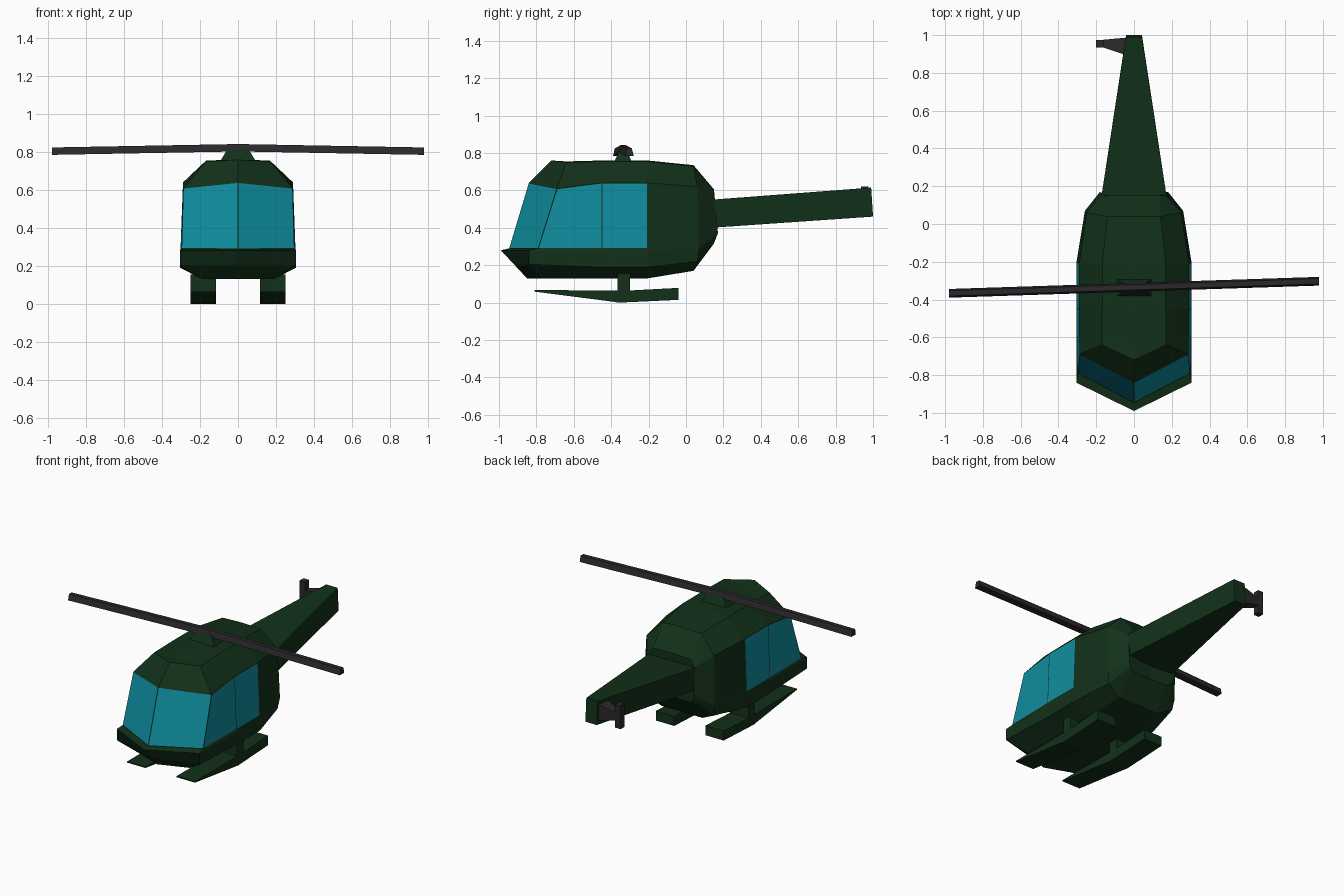
import bpy, bmesh

if "Cube" in bpy.data.objects:
    bpy.data.objects.remove(bpy.data.objects["Cube"])


def material(name, rgb):
    m = bpy.data.materials.new(name)
    m.diffuse_color = (*rgb, 1)
    m.use_nodes = True
    m.node_tree.nodes["Principled BSDF"].inputs["Base Color"].default_value = m.diffuse_color
    return m


GREEN = material("dark_green", (0.006, 0.030, 0.010))
GLASS = material("teal_glass", (0.005, 0.27, 0.35))
GREY = material("rotor_grey", (0.024, 0.022, 0.024))


def finish(name, bm, *mats):
    bmesh.ops.recalc_face_normals(bm, faces=bm.faces)
    me = bpy.data.meshes.new(name)
    bm.to_mesh(me)
    bm.free()
    for m in mats:
        me.materials.append(m)
    ob = bpy.data.objects.new(name, me)
    bpy.context.collection.objects.link(ob)
    return ob


def loft(name, rings, mat):
    """Join equal-length rings of points and cap both ends."""
    bm = bmesh.new()
    vs = [[bm.verts.new(p) for p in r] for r in rings]
    n = len(vs[0])
    for a, b in zip(vs, vs[1:]):
        for i in range(n):
            j = (i + 1) % n
            bm.faces.new((a[i], a[j], b[j], b[i]))
    bm.faces.new(vs[0])
    bm.faces.new(vs[-1])
    return finish(name, bm, mat)


def rect_z(x0, x1, y0, y1, z):
    return [(x0, y0, z), (x1, y0, z), (x1, y1, z), (x0, y1, z)]


def rect_x(x, y0, y1, z0, z1):
    return [(x, y0, z0), (x, y1, z0), (x, y1, z1), (x, y0, z1)]


# Cabin: half sections from the nose centreline to the tail root
# columns: roof edge, window top, window sill, ledge, lower side, belly edge
def mid(y):
    return [(.168, y, .755), (.29, y, .64), (.303, y, .29),
            (.305, y, .28), (.305, y, .19), (.19, y, .13)]


sections = [
    [(0, -.72, .76), (0, -.84, .64), (0, -.945, .29),
     (0, -.99, .28), (0, -.92, .205), (0, -.85, .13)],
    [(.17, -.64, .75), (.288, -.69, .61), (.297, -.79, .29),
     (.305, -.84, .28), (.305, -.84, .205), (.19, -.78, .13)],
    mid(-.45), mid(-.205),
    [(.14, .04, .73), (.25, .06, .62), (.26, .07, .30),
     (.26, .07, .29), (.25, .06, .22), (.15, .04, .17)],
    [(.14, .15, .60), (.165, .15, .55), (.18, .17, .38),
     (.18, .17, .37), (.16, .155, .33), (.13, .145, .31)],
]
bm = bmesh.new()
glass = []
for side in (1, -1):
    grid = []
    for s in sections:
        x, y, z = s[0]
        roof = (0, y, z + (.005 if x else 0))
        belly = (0, s[-1][1], s[-1][2])
        grid.append([bm.verts.new((px * side, py, pz))
                     for px, py, pz in [roof, *s, belly]])
    for i, (a, b) in enumerate(zip(grid, grid[1:])):
        for j in range(7):
            f = bm.faces.new((a[j], a[j + 1], b[j + 1], b[j]))
            if j == 2 and i < 3:
                f.material_index = 1
    bm.faces.new(grid[-1])
bmesh.ops.remove_doubles(bm, verts=bm.verts, dist=.0005)
bmesh.ops.recalc_face_normals(bm, faces=bm.faces)
# Window panes: thin frame around each pane
panes = [f for f in bm.faces if f.material_index == 1]
frames = bmesh.ops.inset_individual(bm, faces=panes, thickness=.004)["faces"]
for f in frames:
    f.material_index = 0
finish("cabin", bm, GREEN, GLASS)

# Tail boom
loft("tail_boom", [
    [(-.175, .13, .40), (.175, .13, .40), (.175, .13, .55), (-.175, .13, .55)],
    [(-.042, 1.0, .46), (.042, 1.0, .46), (.042, .99, .615), (-.042, .99, .615)],
], GREEN)

# Tail rotor on the left of the boom
loft("tail_rotor_hub", [rect_x(-.03, .90, .985, .49, .59),
                        rect_x(-.06, .90, .985, .49, .59),
                        rect_x(-.165, .935, .975, .515, .565)], GREY)
loft("tail_rotor_blade", [rect_x(-.20, .935, .975, .465, .62),
                          rect_x(-.16, .935, .975, .465, .62)], GREY)

# Main rotor mast and two drooping blades
loft("rotor_mast", [rect_z(-.095, .095, -.385, -.29, .75),
                    rect_z(-.055, .055, -.355, -.315, .815)], GREEN)
blade = []
for x, y, z in ((-.98, -.367, .785), (0, -.335, .803), (.98, -.303, .785)):
    blade.append([(x, y - .023, z), (x, y + .023, z),
                  (x, y + .014, z + .039), (x, y - .014, z + .039)])
loft("main_rotor", blade, GREY)

# Skids and struts, one per side
skid = [(-.81, .062), (-.39, .008), (-.36, .003), (-.04, .018),
        (-.04, .082), (-.30, .068), (-.81, .07)]
for side, label in ((1, "right"), (-1, "left")):
    loft(f"{label}_skid", [[(side * x, y, z - .003) for y, z in skid]
                           for x in (.115, .25)], GREEN)
    loft(f"{label}_strut", [rect_x(side * x, -.365, -.30, .05, .155)
                            for x in (.115, .25)], GREEN)
